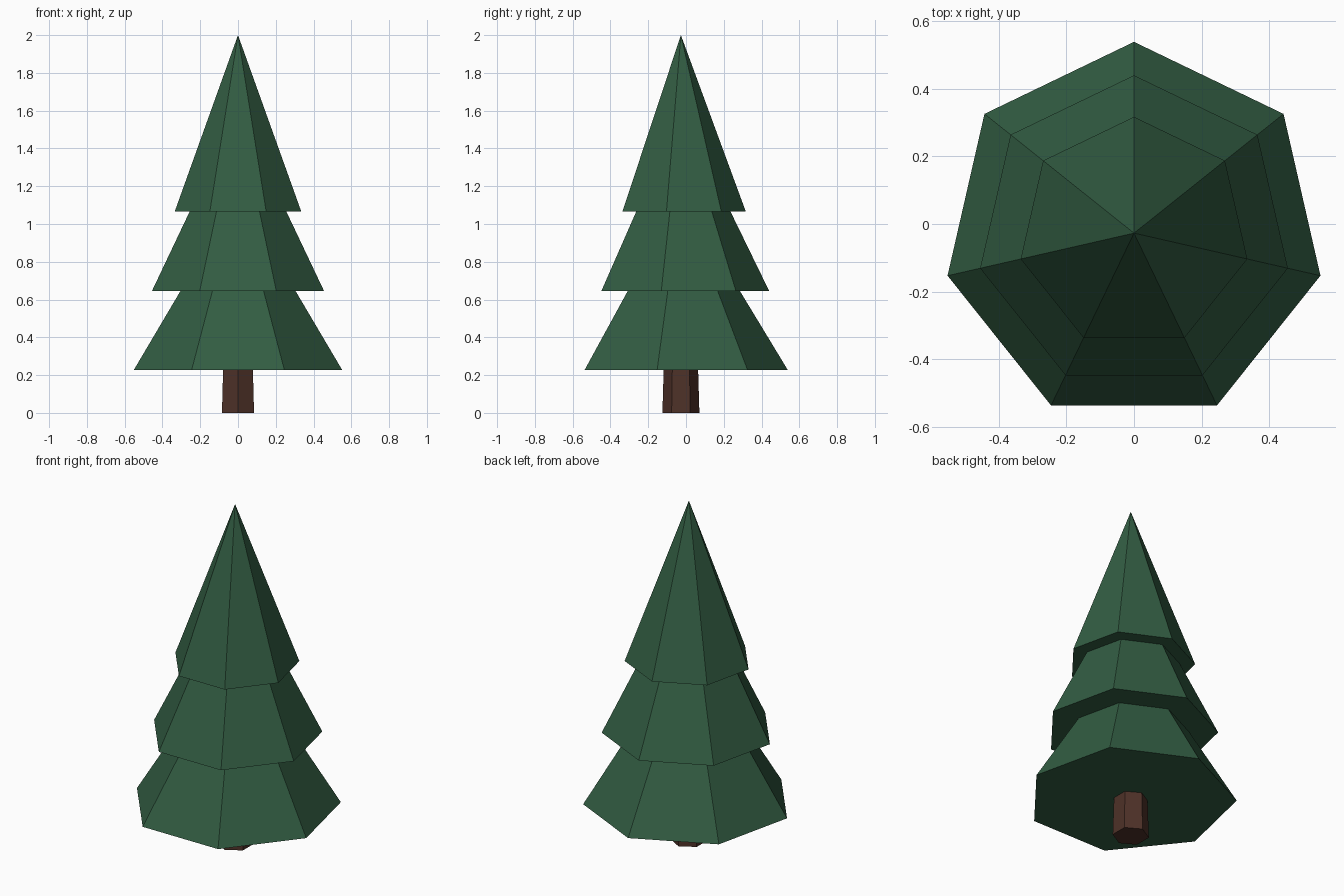
import bpy
import bmesh
from math import cos, sin, pi
from mathutils import Vector

CENTRE_Y = -0.027

cube = bpy.data.objects.get("Cube")
if cube:
    bpy.data.objects.remove(cube, do_unlink=True)


def make_material(name, rgb):
    mat = bpy.data.materials.new(name)
    mat.use_nodes = True
    colour = (*rgb, 1.0)
    mat.diffuse_color = colour
    bsdf = mat.node_tree.nodes["Principled BSDF"]
    bsdf.inputs["Base Color"].default_value = colour
    bsdf.inputs["Roughness"].default_value = 0.9
    return mat


def tapered_prism(name, sides, low, high, mat):
    """Flat-faced frustum between (z, radius) pairs; radius 0 makes a point."""
    bm = bmesh.new()

    def ring(z, radius):
        if radius == 0:
            return [bm.verts.new(Vector((0, 0, z)))]
        angles = [pi / 2 + 2 * pi * i / sides for i in range(sides)]
        return [bm.verts.new((radius * cos(a), radius * sin(a), z)) for a in angles]

    bottom, top = ring(*low), ring(*high)
    bm.faces.new(reversed(bottom))
    if len(top) > 1:
        bm.faces.new(top)
    for i in range(sides):
        j = (i + 1) % sides
        if len(top) > 1:
            bm.faces.new((bottom[i], bottom[j], top[j], top[i]))
        else:
            bm.faces.new((bottom[i], bottom[j], top[0]))
    mesh = bpy.data.meshes.new(name)
    bm.to_mesh(mesh)
    bm.free()
    mesh.materials.append(mat)
    obj = bpy.data.objects.new(name, mesh)
    obj.location.y = CENTRE_Y
    bpy.context.collection.objects.link(obj)
    return obj


needle_green = make_material("needle green", (0.032, 0.108, 0.055))
bark_brown = make_material("bark brown", (0.076, 0.031, 0.021))

# Six-sided trunk, slightly tapered, ending inside the lowest tier
tapered_prism("trunk", 6, (0, 0.098), (0.3, 0.089), bark_brown)

# Seven-sided foliage tiers, each closed underneath
tiers = {
    "lower_branches": ((0.227, 0.566), (0.646, 0.312)),
    "middle_branches": ((0.646, 0.467), (1.065, 0.263)),
    "top_branches": ((1.065, 0.344), (2.0, 0)),
}
for name, (low, high) in tiers.items():
    tapered_prism(name, 7, low, high, needle_green)
